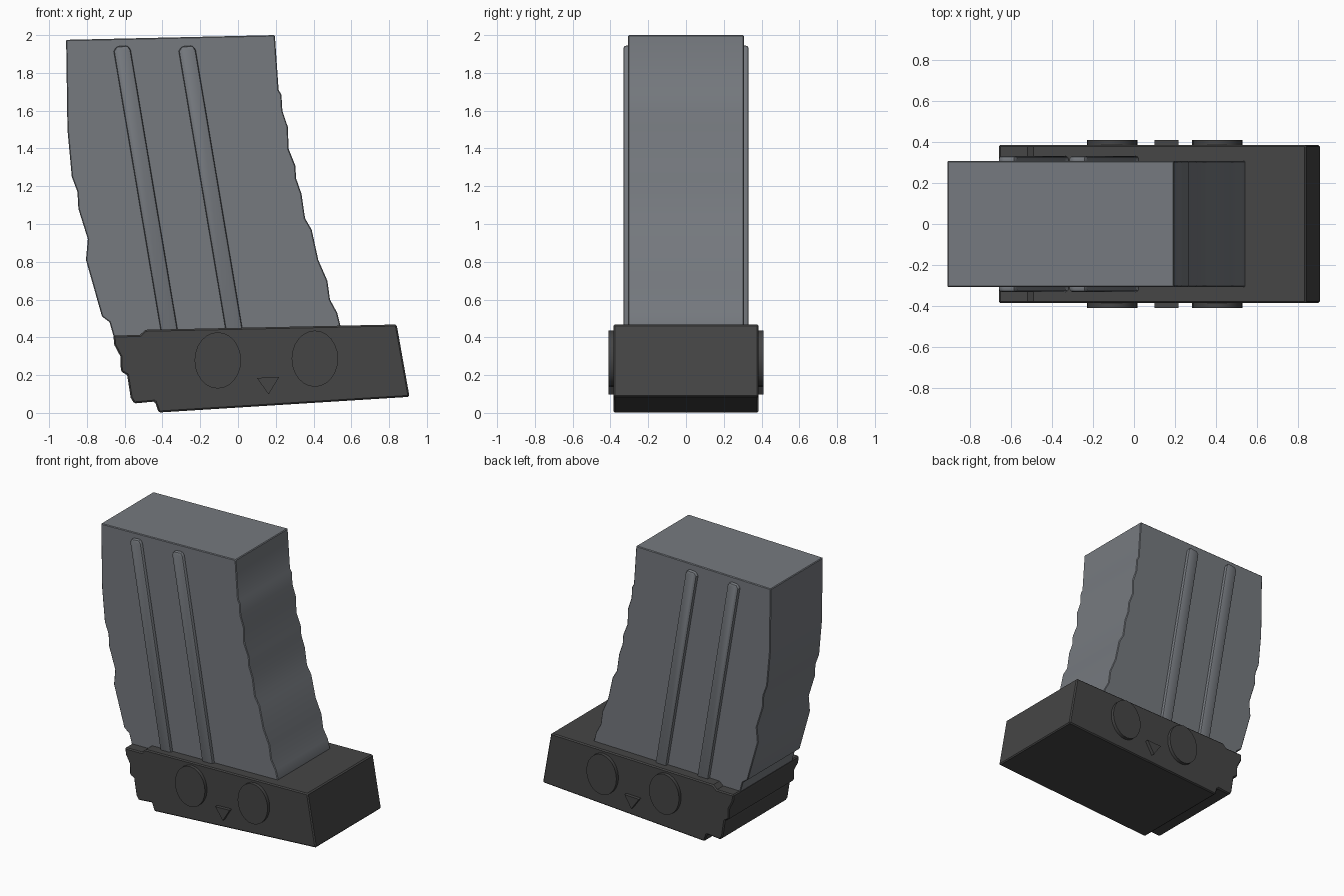
import bpy, bmesh, math

if "Cube" in bpy.data.objects:
    bpy.data.objects.remove(bpy.data.objects["Cube"])


def material(name, rgb):
    m = bpy.data.materials.new(name)
    m.diffuse_color = (*rgb, 1)
    m.use_nodes = True
    m.node_tree.nodes["Principled BSDF"].inputs["Base Color"].default_value = m.diffuse_color
    return m


GREY = material("slate_grey", (0.18, 0.193, 0.212))
DARK = material("charcoal", (0.06, 0.06, 0.06))


def prism(name, outline, y0, y1, mat, bevel=0.0, segments=1):
    """Extrude an x-z outline along y, with softened sharp edges."""
    bm = bmesh.new()
    face = bm.faces.new([bm.verts.new((x, y0, z)) for x, z in outline])
    out = bmesh.ops.extrude_face_region(bm, geom=[face], use_keep_orig=True)
    for v in out["geom"]:
        if isinstance(v, bmesh.types.BMVert):
            v.co.y = y1
    bmesh.ops.recalc_face_normals(bm, faces=bm.faces[:])
    mesh = bpy.data.meshes.new(name)
    bm.to_mesh(mesh)
    bm.free()
    mesh.materials.append(mat)
    obj = bpy.data.objects.new(name, mesh)
    bpy.context.collection.objects.link(obj)
    bpy.ops.object.select_all(action='DESELECT')
    obj.select_set(True)
    bpy.context.view_layer.objects.active = obj
    if bevel:
        b = obj.modifiers.new("soft_edges", 'BEVEL')
        b.width, b.segments = bevel, segments
        b.limit_method, b.angle_limit = 'ANGLE', math.radians(50)
        bpy.ops.object.modifier_apply(modifier=b.name)
    bpy.ops.object.shade_smooth_by_angle(angle=math.radians(32))
    return obj


# Curved body with rippled front and rear edges
right_edge = [(0.195, 2.0), (0.215, 1.71), (0.23, 1.685), (0.235, 1.60), (0.265, 1.51),
              (0.267, 1.40), (0.303, 1.31), (0.308, 1.24), (0.336, 1.16), (0.355, 1.03),
              (0.39, 0.97), (0.425, 0.81), (0.473, 0.70), (0.487, 0.60), (0.525, 0.53),
              (0.545, 0.45), (0.545, 0.38)]
left_edge = [(-0.64, 0.36), (-0.66, 0.41), (-0.68, 0.48), (-0.72, 0.51), (-0.805, 0.81),
             (-0.795, 0.92), (-0.845, 1.08), (-0.85, 1.17), (-0.88, 1.25), (-0.903, 1.50),
             (-0.91, 1.975)]
prism("body", right_edge + left_edge, -0.307, 0.307, GREY, 0.005)

# Base block with a stepped rear end
base = [(-0.66, 0.41), (-0.52, 0.412), (-0.49, 0.44), (0.84, 0.468), (0.908, 0.085),
        (-0.42, 0.002), (-0.44, 0.06), (-0.55, 0.05), (-0.568, 0.08), (-0.587, 0.20),
        (-0.62, 0.22), (-0.623, 0.30), (-0.655, 0.36)]
prism("base", base, -0.385, 0.385, DARK, 0.008)

for side, label in ((-1, "front"), (1, "back")):
    # Raised slanted ribs
    for i, x in enumerate((-0.613, -0.269)):
        w = 0.045
        rib = [(x - w, 1.915), (x - w + 0.015, 1.94), (x + w - 0.015, 1.945),
               (x + w, 1.92), (x + w + 0.255, 0.40), (x - w + 0.255, 0.40)]
        prism(f"{label}_rib_{i + 1}", rib, side * 0.29, side * 0.331, GREY, 0.013, 2)
    # Oval buttons
    for i, (x, z) in enumerate(((-0.107, 0.278), (0.407, 0.287))):
        oval = [(x + 0.123 * math.cos(a), z + 0.149 * math.sin(a))
                for a in (math.tau * k / 24 for k in range(24))]
        prism(f"{label}_button_{i + 1}", oval, side * 0.37, side * 0.41, DARK)
    # Triangle marker
    prism(f"{label}_marker", [(0.10, 0.185), (0.218, 0.19), (0.162, 0.098)],
          side * 0.37, side * 0.41, DARK)
